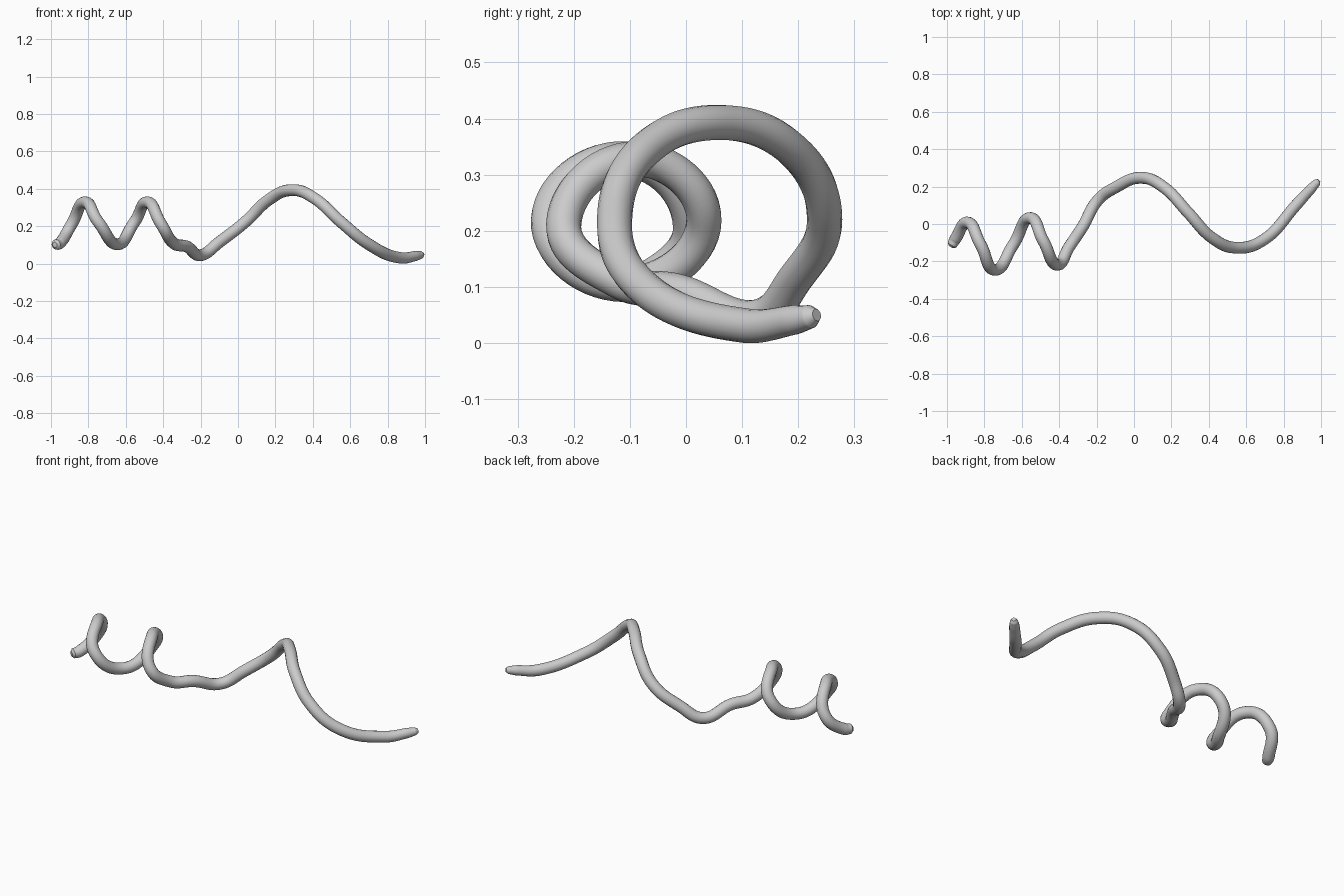
import bpy

# Matte grey finish
grey = bpy.data.materials.new("plain grey")
grey.diffuse_color = (0.6, 0.6, 0.6, 1)

# Centre line of the curl: x, y, z, thickness factor
path = [
    # blunt end and tight coil
    (-0.979, -0.122, 0.101, 0.45), (-0.973, -0.112, 0.102, 0.85),
    (-0.955, -0.080, 0.108, 1), (-0.89, 0.008, 0.21, 1),
    (-0.82, -0.11, 0.328, 1), (-0.745, -0.245, 0.22, 1),
    (-0.645, -0.11, 0.104, 1), (-0.555, 0.032, 0.22, 1),
    (-0.485, -0.09, 0.328, 1), (-0.41, -0.218, 0.21, 1),
    # wavy link
    (-0.345, -0.12, 0.110, 1), (-0.275, -0.015, 0.092, 1),
    (-0.195, 0.125, 0.046, 1), (-0.10, 0.195, 0.115, 1),
    # wide loop
    (0.035, 0.247, 0.22, 1), (0.165, 0.192, 0.342, 1),
    (0.29, 0.06, 0.393, 1), (0.415, -0.072, 0.345, 1),
    (0.548, -0.127, 0.225, 1), (0.70, -0.080, 0.103, 1),
    (0.87, 0.105, 0.031, 0.98),
    # tapered tip
    (0.95, 0.192, 0.041, 0.85), (0.978, 0.222, 0.047, 0.66),
    (0.988, 0.233, 0.050, 0.35),
]

curve = bpy.data.curves.new("spiral_tendril", 'CURVE')
curve.dimensions = '3D'
curve.bevel_depth = 0.0315
curve.bevel_resolution = 6
curve.use_fill_caps = True
curve.resolution_u = 14
curve.materials.append(grey)

spline = curve.splines.new('BEZIER')
spline.bezier_points.add(len(path) - 1)
spline.radius_interpolation = 'LINEAR'
spline.use_smooth = True
for point, (x, y, z, r) in zip(spline.bezier_points, path):
    point.co = (x, y, z)
    point.radius = r
    point.handle_left_type = point.handle_right_type = 'AUTO'

tendril = bpy.data.objects.new("spiral_tendril", curve)
bpy.context.collection.objects.link(tendril)

# Turn the swept tube into a smooth mesh
bpy.context.view_layer.objects.active = tendril
tendril.select_set(True)
bpy.ops.object.convert(target='MESH')
bpy.ops.object.shade_smooth_by_angle()
